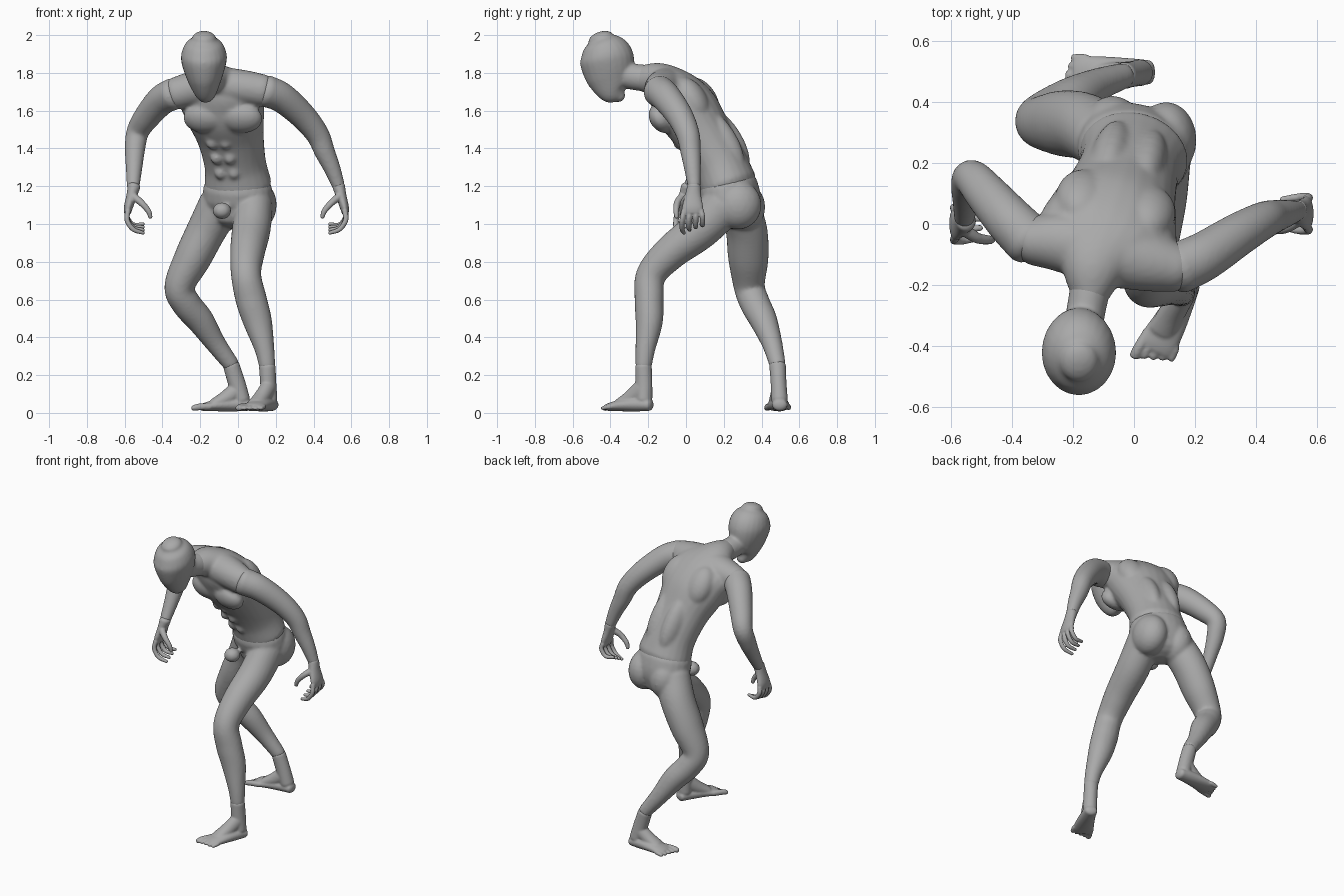
import bpy
import bmesh
from math import sin, cos, tau, radians
from mathutils import Vector, Matrix

if "Cube" in bpy.data.objects:
    bpy.data.objects.remove(bpy.data.objects["Cube"])

grey = bpy.data.materials.new("plain grey")
grey.use_nodes = True
grey.diffuse_color = (.4, .4, .4, 1)
grey.node_tree.nodes["Principled BSDF"].inputs["Base Color"].default_value = grey.diffuse_color

X, Y = Vector((1, 0, 0)), Vector((0, 1, 0))
SIDES = 24


def spline(points, steps=6):
    """Smooth path through (x, y, z, half width, half depth) points."""
    p = [Vector(q) for q in points]
    p = [p[0] * 2 - p[1]] + p + [p[-1] * 2 - p[-2]]
    path = []
    for a, b, c, d in zip(p, p[1:], p[2:], p[3:]):
        for k in range(steps):
            t = k / steps
            path.append((b * 2 + (c - a) * t + (a * 2 - b * 5 + c * 4 - d) * t * t
                         + (b * 3 - a - c * 3 + d) * t ** 3) / 2)
    return path + [p[-2]]


def tube(bm, points, side=X):
    """Elliptical tube along a smooth path, with domed ends."""
    path = spline(points)
    centres = [Vector(q[:3]) for q in path]
    last = len(path) - 1
    stations = []
    for i, q in enumerate(path):
        t = (centres[min(i + 1, last)] - centres[max(i - 1, 0)]).normalized()
        stations.append((centres[i], t, q[3], q[4]))

    def dome(station, sign):
        c, t, w, d = station
        for a in map(radians, (25, 50, 75)):
            yield c + t * sign * min(w, d) * .6 * sin(a), t, w * cos(a), d * cos(a)

    stations = list(dome(stations[0], -1))[::-1] + stations + list(dome(stations[-1], 1))
    rings = []
    for c, t, w, d in stations:
        n = t.cross(side).normalized()
        s = n.cross(t)
        angles = [tau * k / SIDES for k in range(SIDES)]
        rings.append([bm.verts.new(c + s * w * cos(a) + n * d * sin(a)) for a in angles])
    for lo, hi in zip(rings, rings[1:]):
        for k in range(SIDES):
            j = (k + 1) % SIDES
            bm.faces.new((lo[k], lo[j], hi[j], hi[k]))
    bm.faces.new(rings[0][::-1])
    bm.faces.new(rings[-1])


def blob(bm, centre, size, turn=Matrix()):
    """Ellipsoid muscle mass."""
    m = Matrix.Translation(centre) @ turn @ Matrix.Diagonal((*size, 1))
    bmesh.ops.create_icosphere(bm, subdivisions=3, radius=1, matrix=m)


def finish(bm, name, voxel, relax):
    """Fuse the masses of one part into a single smooth skin."""
    bmesh.ops.recalc_face_normals(bm, faces=bm.faces)
    mesh = bpy.data.meshes.new(name)
    bm.to_mesh(mesh)
    bm.free()
    mesh.materials.append(grey)
    mesh.polygons.foreach_set("use_smooth", [True] * len(mesh.polygons))
    ob = bpy.data.objects.new(name, mesh)
    bpy.context.collection.objects.link(ob)
    fuse = ob.modifiers.new("fuse", "REMESH")
    fuse.mode = "VOXEL"
    fuse.voxel_size = voxel
    fuse.use_smooth_shade = True
    soft = ob.modifiers.new("soften", "SMOOTH")
    soft.factor = .5
    soft.iterations = relax


# Head and neck
bm = bmesh.new()
tube(bm, [(-.17, -.345, 1.67, .03, .03), (-.172, -.38, 1.705, .063, .085),
          (-.177, -.4, 1.77, .093, .125), (-.18, -.415, 1.85, .118, .143),
          (-.18, -.425, 1.9, .12, .138), (-.18, -.44, 1.95, .1, .11),
          (-.18, -.45, 1.98, .065, .07)])
tube(bm, [(-.17, -.37, 1.82, .07, .08), (-.16, -.3, 1.785, .064, .07),
          (-.145, -.22, 1.772, .066, .071)])
finish(bm, "head", .008, 6)

# Torso: ribcage column, shoulder yoke, then muscle masses
bm = bmesh.new()
tube(bm, [(0, .225, 1.21, .18, .15), (-.015, .18, 1.32, .165, .143),
          (-.04, .1, 1.46, .18, .147), (-.07, .015, 1.59, .215, .163),
          (-.095, -.06, 1.69, .225, .14), (-.13, -.14, 1.76, .12, .095),
          (-.145, -.235, 1.772, .064, .07)], Vector((.97, -.22, 0)))
tube(bm, [(-.335, -.055, 1.69, .08, .085), (-.23, -.06, 1.715, .1, .095),
          (-.1, -.09, 1.73, .11, .1), (.03, -.12, 1.72, .1, .095),
          (.14, -.145, 1.705, .08, .085)], Y)
lean = Matrix.Rotation(radians(-14), 4, "Z") @ Matrix.Rotation(radians(32), 4, "X")
front = Vector((-.08, -.1, 1.56))
for s in (-1, 1):
    across = lean.to_3x3() @ (X * s)
    blob(bm, front + across * .1, (.115, .065, .085), lean)                       # chest
    blob(bm, Vector((-.06, .06, 1.66)) + across * .11, (.09, .075, .13), lean)    # shoulder blade
    blob(bm, Vector((-.02, .2, 1.44)) + across * .06, (.065, .085, .2), lean)     # lower back
    for row in range(3):                                                         # belly
        c = Vector((-.055, .075, 1.27)).lerp(Vector((-.1, -.025, 1.43)), row / 2)
        blob(bm, c + across * .036, (.034, .035, .036), lean)
finish(bm, "torso", .01, 7)

# Pelvis and legs
bm = bmesh.new()
tube(bm, [(-.003, .225, 1.195, .184, .153), (0, .245, 1.12, .188, .15),
          (0, .25, 1.05, .15, .13)], Vector((.94, -.3, 0)))
tube(bm, [(.085, .2, 1.1, .1, .115), (.07, .075, .97, .102, .105),
          (.05, -.08, .85, .092, .092), (.043, -.185, .73, .08, .08),
          (.07, -.195, .6, .083, .077), (.105, -.195, .48, .076, .072),
          (.14, -.215, .34, .053, .053), (.155, -.225, .245, .043, .043)])
tube(bm, [(-.095, .28, 1.1, .105, .115), (-.165, .32, .97, .11, .105),
          (-.24, .33, .82, .107, .098), (-.31, .335, .67, .083, .08),
          (-.275, .365, .58, .08, .078), (-.2, .41, .49, .073, .073),
          (-.12, .455, .37, .055, .055), (-.035, .485, .255, .043, .043)], Y)
blob(bm, (.105, .275, 1.1), (.1, .125, .13))
blob(bm, (-.07, .305, 1.09), (.1, .115, .13))
blob(bm, (-.085, .06, 1.07), (.05, .05, .045))
finish(bm, "pelvis_and_legs", .01, 6)

# Arms
arms = {
    "left_arm": [(.145, -.145, 1.705, .085, .085), (.23, -.105, 1.67, .08, .08),
                 (.34, -.035, 1.575, .071, .071), (.42, .01, 1.475, .062, .062),
                 (.46, .025, 1.38, .054, .054), (.5, .035, 1.29, .044, .044),
                 (.533, .043, 1.2, .034, .034)],
    "right_arm": [(-.34, -.055, 1.69, .085, .085), (-.405, .01, 1.655, .08, .08),
                  (-.48, .095, 1.57, .07, .07), (-.53, .15, 1.49, .06, .06),
                  (-.545, .125, 1.4, .054, .054), (-.55, .075, 1.3, .044, .044),
                  (-.555, .02, 1.2, .034, .034)],
}
for name, points in arms.items():
    bm = bmesh.new()
    tube(bm, points, Y if name.startswith("left") else X)
    finish(bm, name, .009, 4)


# Hands: hanging, palms inward, fingers curled
def hand(name, s, x, y):
    bm = bmesh.new()

    def limb(points):
        tube(bm, [(s * (x + a), y + b, z, w, d) for a, b, z, w, d in points], Y)

    limb([(-.005, 0, 1.2, .036, .034), (.008, -.005, 1.15, .043, .028),
          (.025, -.008, 1.09, .056, .024), (.03, -.008, 1.06, .053, .019)])
    for i in range(4):
        b, lift = .03 * i - .053, .016 * i
        limb([(.028, b, 1.07, .015, .015), (.032, b * 1.2, 1.02 + lift / 3, .014, .014),
              (.0, b * 1.2, .972 + lift / 2, .013, .013),
              (-.055, b, .952 + lift, .01, .01)])
    limb([(.005, -.025, 1.15, .022, .022), (-.04, -.055, 1.115, .018, .018),
          (-.08, -.062, 1.07, .015, .015), (-.092, -.06, 1.035, .011, .011)])
    finish(bm, name, .005, 3)


hand("left_hand", 1, .538, .043)
hand("right_hand", -1, .555, .01)


# Feet: sole, instep, ankle and toes, laid out along the foot direction
def foot(name, heel, ahead, inner, ankle):
    bm = bmesh.new()
    heel, f = Vector(heel), Vector(ahead).normalized()
    m = Vector((f.y, -f.x, 0)) * inner

    def limb(points):
        tube(bm, [(*(heel + f * a + m * b + Vector((0, 0, z))), w, d)
                  for a, b, z, w, d in points], m)

    limb([(-.03, 0, .042, .04, .032), (.03, -.003, .045, .046, .037),
          (.11, -.003, .042, .056, .034), (.18, 0, .034, .064, .025),
          (.21, 0, .029, .06, .019)])
    limb([(.01, 0, .13, .04, .05), (.08, .005, .08, .043, .042),
          (.15, .008, .048, .045, .027)])
    low = heel + Vector((0, 0, .07))
    top = Vector(ankle)
    tube(bm, [(*low, .044, .044), (*low.lerp(top, .5), .042, .046), (*top, .044, .044)], m)
    for i in range(5):
        b, r = .046 - .025 * i, .013 if i else .018
        reach = .262 - .011 * i
        limb([(.17, b, .034, r, r), (reach - .03, b * 1.1, .031, r, r),
              (reach, b * 1.1, .024, r, r * .8)])
    finish(bm, name, .006, 4)


foot("left_foot", (.165, -.222, 0), (-.45, -.89, 0), 1, (.155, -.225, .245))
foot("right_foot", (.02, .495, 0), (-1, -.05, 0), -1, (-.035, .485, .25))
